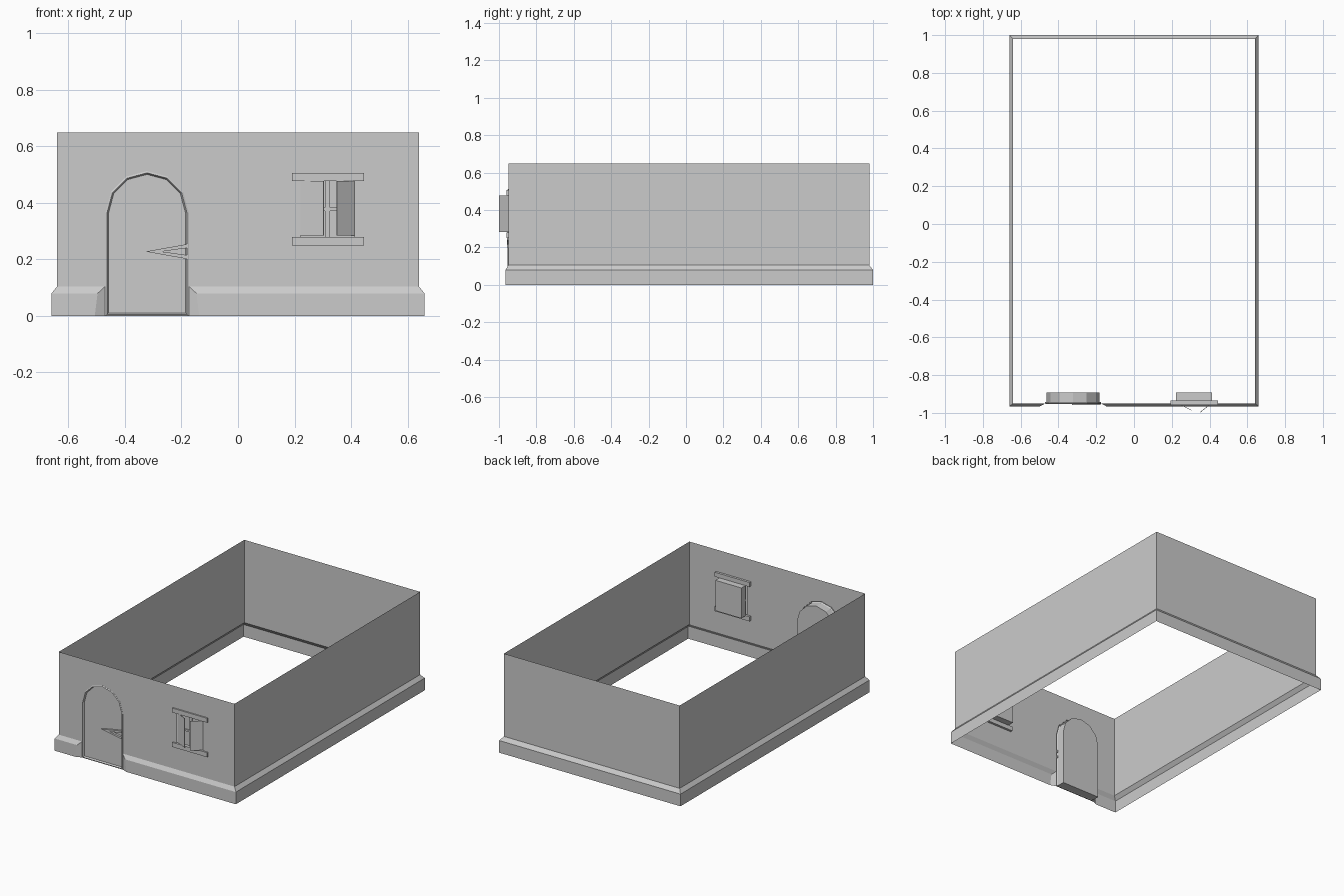
import bpy, bmesh, math
from mathutils import Vector, Matrix

if "Cube" in bpy.data.objects:
    bpy.data.objects.remove(bpy.data.objects["Cube"])

DOOR_X, DOOR_R, SPRING = -0.322, 0.148, 0.365
WALL_X, WALL_F, WALL_B, TOP = 0.64, -0.95, 0.98, 0.65
BASE_X, BASE_F, BASE_B = 0.66, -0.965, 1.0
LEDGE, SLOPE = 0.08, 0.105


def finish(name, bm, recalc=True):
    if recalc:
        bmesh.ops.recalc_face_normals(bm, faces=bm.faces)
    me = bpy.data.meshes.new(name)
    bm.to_mesh(me)
    bm.free()
    ob = bpy.data.objects.new(name, me)
    bpy.context.collection.objects.link(ob)
    return ob


def box(name, x0, x1, y0, y1, z0, z1):
    bm = bmesh.new()
    bmesh.ops.create_cube(bm, size=1)
    for v in bm.verts:
        v.co = Vector(((x0 + x1) / 2 + v.co.x * (x1 - x0),
                       (y0 + y1) / 2 + v.co.y * (y1 - y0),
                       (z0 + z1) / 2 + v.co.z * (z1 - z0)))
    return finish(name, bm)


def arch(r, bottom):
    """Door outline as (x, z), left foot over the arch to right foot."""
    pts = [(DOOR_X - r, bottom)]
    for i in range(7):
        a = math.pi * (1 - i / 6)
        pts.append((DOOR_X + r * math.cos(a), SPRING + r * math.sin(a)))
    return pts + [(DOOR_X + r, bottom)]


def loft(name, rings, cap_ends=True):
    """Skin closed rings of 3D points."""
    bm = bmesh.new()
    loops = [[bm.verts.new(p) for p in ring] for ring in rings]
    n = len(loops[0])
    for a, b in zip(loops, loops[1:]):
        for i in range(n):
            j = (i + 1) % n
            bm.faces.new((a[i], a[j], b[j], b[i]))
    if cap_ends:
        bm.faces.new(loops[0])
        bm.faces.new(loops[-1])
    return finish(name, bm)


# side and back walls with flared plinth: open shell around three sides
bm = bmesh.new()
levels = [(BASE_X, BASE_F, BASE_B, 0), (BASE_X, BASE_F, BASE_B, LEDGE),
          (WALL_X, WALL_F, WALL_B, SLOPE), (WALL_X, WALL_F, WALL_B, TOP)]
rows = [[bm.verts.new(p) for p in ((x, f, z), (x, b, z), (-x, b, z), (-x, f, z))]
        for x, f, b, z in levels]
for lo, hi in zip(rows, rows[1:]):
    for i in range(3):
        bm.faces.new((lo[i], lo[i + 1], hi[i + 1], hi[i]))
finish("side_and_back_walls", bm, False)

# front wall with door and window openings
bm = bmesh.new()
outline = arch(DOOR_R, SLOPE) + [(WALL_X, SLOPE), (WALL_X, TOP), (-WALL_X, TOP), (-WALL_X, SLOPE)]
window = [(0.222, 0.278), (0.412, 0.278), (0.412, 0.478), (0.222, 0.478)]
for loop in (outline, window):
    vs = [bm.verts.new((x, WALL_F, z)) for x, z in loop]
    for i in range(len(vs)):
        bm.edges.new((vs[i - 1], vs[i]))
bmesh.ops.triangle_fill(bm, edges=bm.edges[:], use_beauty=True)
for f in bm.faces:
    f.normal_update()
    if f.normal.y > 0:
        f.normal_flip()
bmesh.ops.dissolve_limit(bm, angle_limit=0.01, verts=[], edges=bm.edges[:])
finish("front_wall", bm, False)

# front plinth, tapering into the wall at either side of the door
for side, s in (("left", -1), ("right", 1)):
    d = DOOR_X + s * DOOR_R
    cols = [
        [(s * BASE_X, BASE_F, 0), (s * BASE_X, BASE_F, LEDGE), (s * WALL_X, WALL_F, SLOPE)],
        [(d + s * 0.037, BASE_F, 0), (d + s * 0.027, BASE_F, LEDGE), (d, WALL_F, SLOPE)],
    ]
    bm = bmesh.new()
    a, b = [[bm.verts.new(p) for p in c] for c in cols]
    foot = bm.verts.new((d, WALL_F, 0))
    faces = [(a[0], b[0], b[1], a[1]), (a[1], b[1], b[2], a[2]), (b[0], foot, b[2], b[1])]
    for f in faces:
        bm.faces.new(f if s < 0 else f[::-1])
    finish("front_plinth_" + side, bm, False)

# arched door block
loft("door", [[(x, y, z) for x, z in arch(0.140, 0.004)] for y in (-0.943, -0.893)])

# bevelled ring around the door
spec = [(DOOR_R, 0.0, -0.943), (DOOR_R, 0.0, -0.951), (0.1415, 0.006, -0.954), (0.136, 0.011, -0.943)]
loft("door_frame", [[(x, y, z) for x, z in arch(r, b)] for r, b, y in spec], False)

# forked strap hinge: a long wedge with a slimmer wedge cut out
hinge = [(-0.327, 0.228), (-0.177, 0.255), (-0.177, 0.241), (-0.27, 0.228),
         (-0.177, 0.215), (-0.177, 0.201)]
loft("door_hinge", [[(x, y, z) for x, z in hinge] for y in (-0.957, -0.943)])

# window block, glazing bars, sill and lintel
box("window_block", 0.222, 0.412, -0.938, -0.893, 0.278, 0.478)
box("window_bar_upright", 0.308, 0.326, -0.946, -0.936, 0.278, 0.478)
box("window_bar_cross", 0.222, 0.412, -0.945, -0.936, 0.372, 0.384)
for name, z0, z1 in (("window_sill", 0.250, 0.280), ("window_lintel", 0.477, 0.506)):
    box(name, 0.192, 0.446, -0.959, -0.935, z0, z1)

# half-open shutters
for side, hinge_pt, tip in (("left", (0.222, -0.945), (0.304, -0.986)),
                            ("right", (0.414, -0.946), (0.349, -0.998))):
    h, t = Vector(hinge_pt), Vector(tip)
    d = t - h
    n = Vector((-d.y, d.x)).normalized() * 0.0015
    loft("shutter_" + side, [[(p.x, p.y, z) for p in (h - n, t - n, t + n, h + n)]
                             for z in (0.284, 0.477)])
